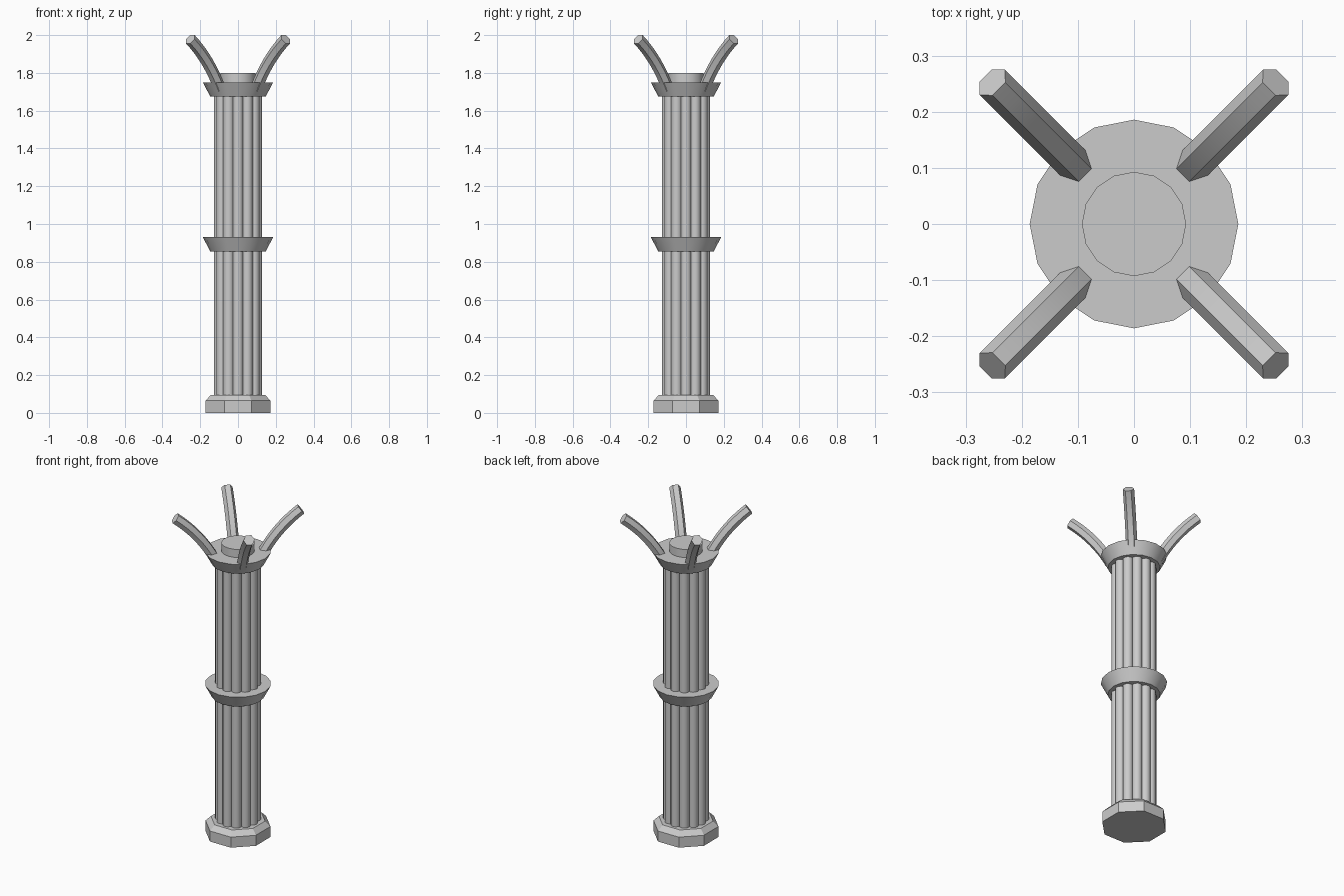
import bpy, bmesh, math
from mathutils import Vector

if "Cube" in bpy.data.objects:
    bpy.data.objects.remove(bpy.data.objects["Cube"])

stone = bpy.data.materials.new("grey_stone")
stone.diffuse_color = (0.6, 0.6, 0.6, 1)
stone.use_nodes = True
stone.node_tree.nodes["Principled BSDF"].inputs["Base Color"].default_value = stone.diffuse_color


def finish(bm, name, smooth=True):
    bmesh.ops.recalc_face_normals(bm, faces=bm.faces)
    mesh = bpy.data.meshes.new(name)
    bm.to_mesh(mesh)
    bm.free()
    mesh.materials.append(stone)
    ob = bpy.data.objects.new(name, mesh)
    bpy.context.collection.objects.link(ob)
    if smooth:
        bpy.ops.object.select_all(action='DESELECT')
        ob.select_set(True)
        bpy.context.view_layer.objects.active = ob
        bpy.ops.object.shade_smooth_by_angle(angle=math.radians(35))
    return ob


def loft(bm, rings):
    """Skin a stack of point rings and cap both ends."""
    rows = [[bm.verts.new(p) for p in ring] for ring in rings]
    n = len(rows[0])
    for a, b in zip(rows, rows[1:]):
        for i in range(n):
            j = (i + 1) % n
            bm.faces.new((a[i], a[j], b[j], b[i]))
    bm.faces.new(rows[0][::-1])
    bm.faces.new(rows[-1])


def turned(bm, profile, sides, phase=0.0, cx=0.0, cy=0.0):
    """Regular-sided solid from (radius, height) pairs."""
    angles = [phase + math.tau * i / sides for i in range(sides)]
    loft(bm, [[(cx + r * math.cos(a), cy + r * math.sin(a), z) for a in angles]
              for r, z in profile])


# Octagonal plinth with a chamfered top
bm = bmesh.new()
turned(bm, [(0.186, 0), (0.186, 0.065), (0.155, 0.095)], 8, math.pi / 8)
finish(bm, "plinth", smooth=False)

# Shaft: ring of twelve overlapping round ribs
bm = bmesh.new()
for k in range(12):
    a = math.tau * k / 12
    turned(bm, [(0.029, 0.08), (0.029, 1.69)], 12, a,
           0.099 * math.cos(a), 0.099 * math.sin(a))
finish(bm, "ribbed_shaft")

# Flared collars at mid height and at the top
for name, z in (("middle_collar", 0.855), ("top_collar", 1.675)):
    bm = bmesh.new()
    turned(bm, [(0.147, z), (0.186, z + 0.075)], 16)
    finish(bm, name)

# Low disc on the top collar
bm = bmesh.new()
turned(bm, [(0.093, 1.74), (0.093, 1.80)], 16)
finish(bm, "top_disc")

# Four hexagonal arms curving outwards along the diagonals
BEND, TIP_R, TIP_Z = 0.77, 0.357, 1.978
E_TIP, E_ROOT, STEPS = math.radians(37), math.radians(63), 8
for k in range(4):
    a = math.pi / 4 + k * math.pi / 2
    out = Vector((math.cos(a), math.sin(a), 0))
    side = Vector((-math.sin(a), math.cos(a), 0))
    up = Vector((0, 0, 1))
    rings = []
    for s in range(STEPS + 1):
        e = E_ROOT + (E_TIP - E_ROOT) * s / STEPS
        centre = (out * (TIP_R - BEND * (math.sin(e) - math.sin(E_TIP)))
                  + up * (TIP_Z - BEND * (math.cos(E_TIP) - math.cos(e))))
        normal = up * math.cos(e) - out * math.sin(e)
        rings.append([centre + 0.032 * (side * math.cos(t) + normal * math.sin(t))
                      for t in (math.tau * i / 6 for i in range(6))])
    bm = bmesh.new()
    loft(bm, rings)
    finish(bm, f"curved_arm_{k + 1}")
